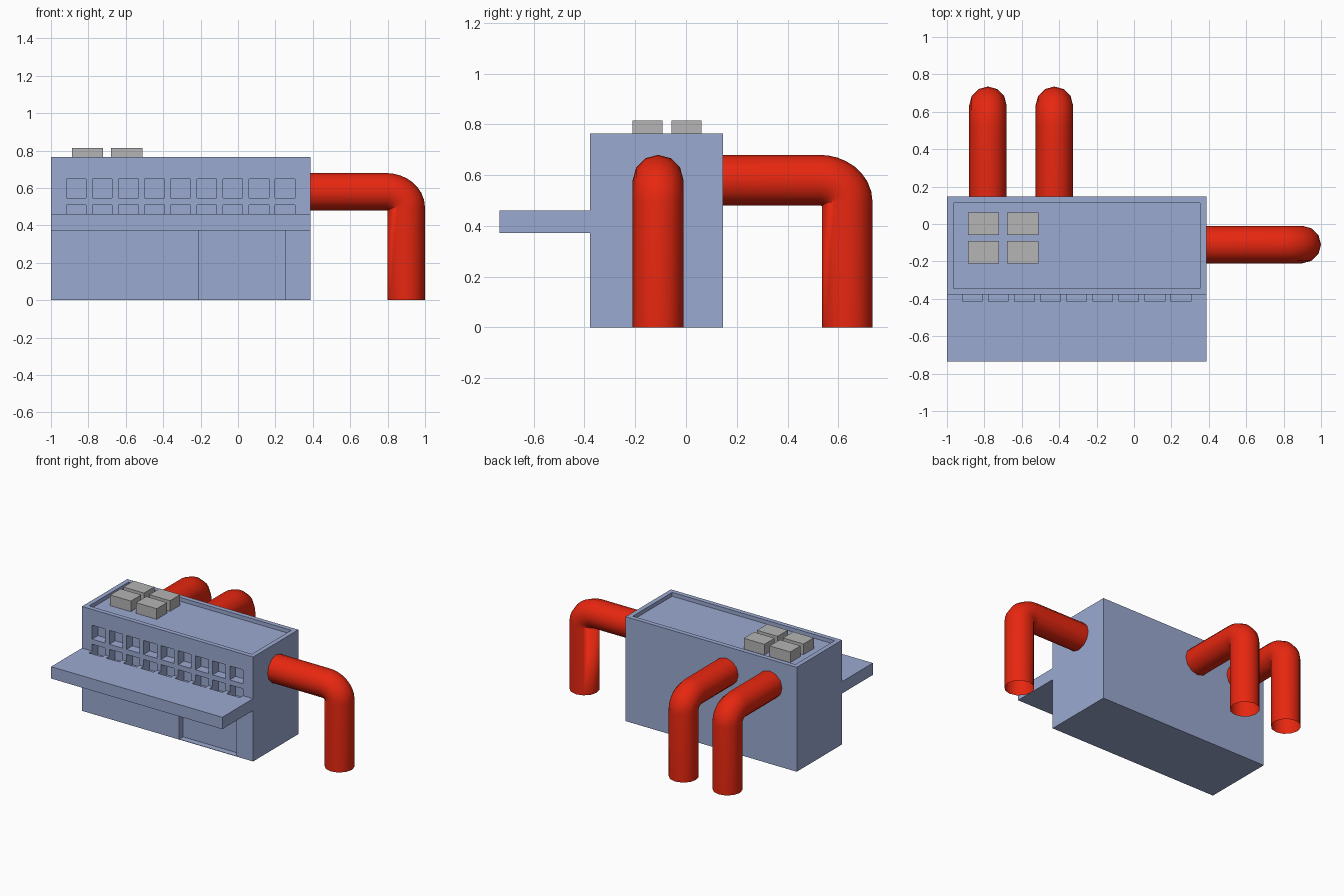
import bpy, bmesh, math
from mathutils import Vector

if "Cube" in bpy.data.objects:
    bpy.data.objects.remove(bpy.data.objects["Cube"])


def material(name, rgb):
    m = bpy.data.materials.new(name)
    m.diffuse_color = (*rgb, 1)
    m.use_nodes = True
    m.node_tree.nodes["Principled BSDF"].inputs["Base Color"].default_value = m.diffuse_color
    return m


BLUE = material("blue_wall", (0.33, 0.40, 0.64))
GREY = material("grey_metal", (0.46, 0.46, 0.46))
RED = material("red_pipe", (0.80, 0.02, 0.005))


def finish(bm, name, mat):
    me = bpy.data.meshes.new(name)
    bm.to_mesh(me)
    bm.free()
    if mat:
        me.materials.append(mat)
    ob = bpy.data.objects.new(name, me)
    bpy.context.collection.objects.link(ob)
    return ob


def boxes(name, spans, mat=None):
    """One mesh of axis-aligned boxes, each given by its low and high corner."""
    bm = bmesh.new()
    for lo, hi in spans:
        vs = bmesh.ops.create_cube(bm, size=1)["verts"]
        for v in vs:
            v.co = [(a + b) / 2 + c * (b - a) for a, b, c in zip(lo, hi, v.co)]
    return finish(bm, name, mat)


def cut(ob, cutter):
    mod = ob.modifiers.new("cut", "BOOLEAN")
    mod.operation = "DIFFERENCE"
    mod.solver = "EXACT"
    mod.object = cutter
    bpy.context.view_layer.objects.active = ob
    bpy.ops.object.modifier_apply(modifier=mod.name)


LEFT, RIGHT, FRONT, BACK = -1.0, 0.387, -0.378, 0.146

# main block and canopy slab
building = boxes("building", [((LEFT, FRONT, 0), (RIGHT, BACK, 0.765))], BLUE)
canopy = boxes("canopy", [((LEFT, -0.735, 0.373), (RIGHT, FRONT, 0.46))], BLUE)

# two rows of nine windows; the lower row also notches the canopy
spans = []
for z in (0.408, 0.547):
    for i in range(9):
        x = -0.918 + i * 0.1395
        spans.append(((x, -0.414, z), (x + 0.106, -0.31, z + 0.102)))
windows = boxes("window_cutter", spans)
# roof well behind the parapet, and the wide entrance recess
openings = boxes("opening_cutter", [
    ((LEFT + 0.034, FRONT + 0.034, 0.737), (RIGHT - 0.034, BACK - 0.034, 0.9)),
    ((-0.212, -0.5, 0.003), (0.253, FRONT + 0.045, 0.375)),
])
cut(building, windows)
cut(building, openings)
cut(canopy, windows)
for helper in (windows, openings):
    bpy.data.objects.remove(helper)

# four rooftop units
for i, x in enumerate((-0.888, -0.678)):
    for j, y in enumerate((-0.211, -0.058)):
        boxes(f"roof_unit_{i * 2 + j + 1}",
              [((x, y, 0.735), (x + 0.167, y + 0.119, 0.815))], GREY)


def pipe(name, start, direction, reach, radius=0.1, sides=12):
    """Open pipe running out from a wall, then bending down to the ground."""
    out, up = Vector(direction), Vector((0, 0, 1))
    side = out.cross(up)
    a, b, steps = 0.11, 0.085, 8
    path = [(0, 0, 0)]                       # distance out, height, tilt
    for k in range(steps + 1):
        t = math.pi / 2 * k / steps
        tilt = math.atan2(b * math.sin(t), a * math.cos(t))
        path.append((reach - a + a * math.sin(t), -b + b * math.cos(t), tilt))
    path.append((reach, -start[2], math.pi / 2))
    bm = bmesh.new()
    rings = []
    for d, h, tilt in path:
        normal = out * math.sin(tilt) + up * math.cos(tilt)
        centre = Vector(start) + out * d + up * h
        ring = []
        for s in range(sides):
            g = 2 * math.pi * s / sides
            ring.append(bm.verts.new(
                centre + radius * (normal * math.cos(g) + side * math.sin(g))))
        rings.append(ring)
    for r0, r1 in zip(rings, rings[1:]):
        for s in range(sides):
            n = (s + 1) % sides
            f = bm.faces.new((r0[s], r0[n], r1[n], r1[s]))
            f.smooth = True
    # make the outer surface face outward
    bm.normal_update()
    bm.faces.ensure_lookup_table()
    f = bm.faces[0]
    offset = f.calc_center_median() - Vector(start)
    offset -= out * offset.dot(out)
    if f.normal.dot(offset) < 0:
        bmesh.ops.reverse_faces(bm, faces=bm.faces[:])
    return finish(bm, name, RED)


# one pipe on the right wall, two on the back wall
pipe("side_pipe", (RIGHT - 0.02, -0.11, 0.58), (1, 0, 0), 0.9 - RIGHT + 0.02)
for i, x in enumerate((-0.781, -0.426)):
    pipe(f"back_pipe_{i + 1}", (x, BACK - 0.02, 0.58), (0, 1, 0), 0.635 - BACK + 0.02)
